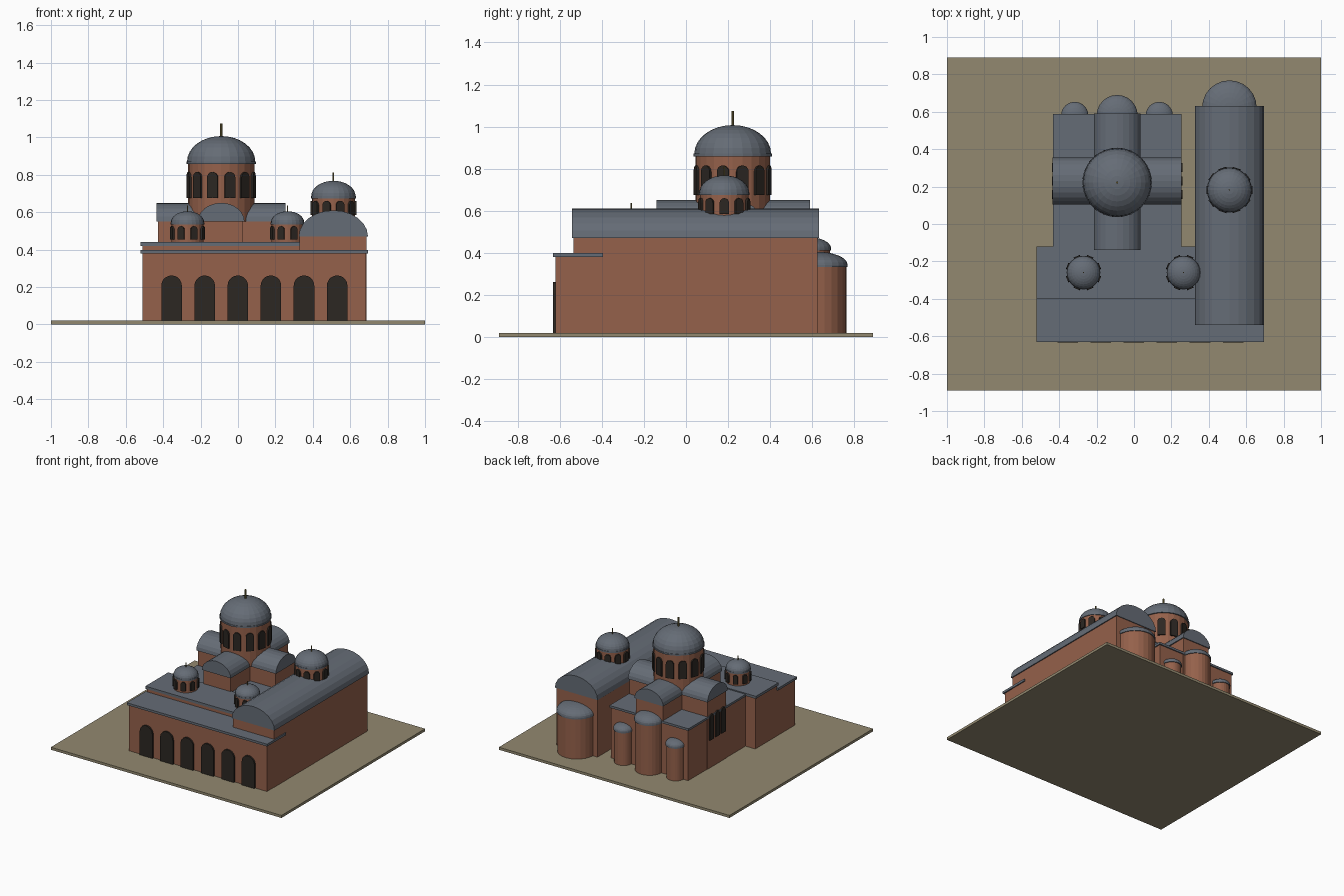
import bpy
from math import sin, cos, pi

if "Cube" in bpy.data.objects:
    bpy.data.objects.remove(bpy.data.objects["Cube"])


def material(name, rgb):
    m = bpy.data.materials.new(name)
    m.diffuse_color = (*rgb, 1)
    m.use_nodes = True
    m.node_tree.nodes["Principled BSDF"].inputs["Base Color"].default_value = m.diffuse_color
    return m


BRICK = material("brick", (0.30, 0.12, 0.07))
LEAD = material("lead_roof", (0.13, 0.15, 0.18))
DARK = material("dark_opening", (0.025, 0.02, 0.016))
EARTH = material("earth", (0.29, 0.25, 0.16))
GOLD = material("finial_metal", (0.20, 0.16, 0.05))


def add(name, verts, faces, mat, loc=(0, 0, 0), rot=0):
    me = bpy.data.meshes.new(name)
    me.from_pydata(verts, [], faces)
    me.materials.append(mat)
    ob = bpy.data.objects.new(name, me)
    bpy.context.collection.objects.link(ob)
    ob.location = loc
    ob.rotation_euler.z = rot
    return ob


def prism(name, pts, depth, mat, loc, rot=0):
    """Counter-clockwise XZ outline extruded along local y, centred on loc."""
    n = len(pts)
    verts = [(x, s * depth / 2, z) for s in (-1, 1) for x, z in pts]
    faces = [list(range(n)), list(range(2 * n - 1, n - 1, -1))]
    faces += [(i, i + n, (i + 1) % n + n, (i + 1) % n) for i in range(n)]
    return add(name, verts, faces, mat, loc, rot)


def box(name, x0, x1, y0, y1, z0, z1, mat):
    h = (x1 - x0) / 2
    return prism(name, [(-h, z0), (h, z0), (h, z1), (-h, z1)], y1 - y0, mat,
                 ((x0 + x1) / 2, (y0 + y1) / 2, 0))


def half_ellipse(rx, rz, z0, n=12):
    return [(rx * cos(pi * i / n), z0 + rz * sin(pi * i / n)) for i in range(n + 1)]


def arch(name, w, z0, z1, depth, loc, rot=0):
    r = w / 2
    prism(name, [(-r, z0), (r, z0)] + half_ellipse(r, r, z1 - r, 10), depth, DARK, loc, rot)


def lathe(name, prof, n, mat, loc):
    """Revolve (radius, z) points, listed bottom to top, and cap both ends."""
    verts = [(r * cos(2 * pi * i / n), r * sin(2 * pi * i / n), z)
             for r, z in prof for i in range(n)]
    faces = [(j * n + i, j * n + (i + 1) % n, (j + 1) * n + (i + 1) % n, (j + 1) * n + i)
             for j in range(len(prof) - 1) for i in range(n)]
    faces += [list(range(n - 1, -1, -1)), list(range((len(prof) - 1) * n, len(prof) * n))]
    return add(name, verts, faces, mat, loc)


def cap_profile(r, z0, h, n=8):
    return [(max(r * cos(pi / 2 * i / n), 0.001), z0 + h * sin(pi / 2 * i / n))
            for i in range(n + 1)]


def domed_drum(name, x, y, r, z0, z1, top, tip, windows, w, wz0, wz1):
    """Drum with arched windows, thin eaves, dome and finial."""
    loc = (x, y, 0)
    lathe(name + "_drum", [(r, z0), (r, z1)], 24, BRICK, loc)
    e = r * 1.05
    lathe(name + "_dome", [(e, z1 - 0.006), (e, z1 + 0.006)]
          + cap_profile(r * 1.03, z1 + 0.006, top - z1 - 0.006), 24, LEAD, loc)
    lathe(name + "_finial", [(r * 0.035, top - 0.01), (r * 0.035, tip)], 8, GOLD, loc)
    for i in range(windows):
        a = 2 * pi * (i + 0.5) / windows
        arch(name + "_window", w, wz0, wz1, 0.02,
             (x + r * 0.985 * sin(a), y - r * 0.985 * cos(a), 0), a)


def apse(name, x, y, r, wall, top):
    lathe(name + "_wall", [(r - 0.006, 0.02), (r - 0.006, wall)], 24, BRICK, (x, y, 0))
    lathe(name + "_roof", [(r, wall - 0.005), (r, wall + 0.005)]
          + cap_profile(r, wall + 0.005, top - wall - 0.005), 24, LEAD, (x, y, 0))


# Ground slab
box("ground", -1, 1, -0.89, 0.89, 0, 0.02, EARTH)

# Outer porch with six arches
box("outer_porch_wall", -0.51, 0.685, -0.62, -0.40, 0.02, 0.38, BRICK)
box("outer_porch_roof", -0.522, 0.695, -0.632, -0.395, 0.38, 0.398, LEAD)
for i in range(6):
    arch("porch_arch", 0.11, 0.02, 0.262, 0.025, (-0.355 + 0.177 * i, -0.62, 0))

# Inner porch with two small domes
box("inner_porch_wall", -0.51, 0.34, -0.40, -0.13, 0.02, 0.42, BRICK)
box("inner_porch_roof", -0.522, 0.34, -0.402, -0.12, 0.42, 0.44, LEAD)
for x in (-0.27, 0.265):
    domed_drum("porch", x, -0.26, 0.086, 0.43, 0.54, 0.605, 0.637, 8, 0.036, 0.455, 0.525)

# Main church: low corners and crossed vaulted arms
CX, CY = -0.09, 0.23
box("church_wall", -0.425, 0.245, -0.13, 0.58, 0.02, 0.415, BRICK)
box("church_roof", -0.433, 0.253, -0.13, 0.588, 0.415, 0.432, LEAD)
box("long_arm_wall", CX - 0.117, CX + 0.117, -0.13, 0.583, 0.02, 0.552, BRICK)
prism("long_arm_vault", half_ellipse(0.125, 0.10, 0.55), 0.73, LEAD, (CX, 0.225, 0))
box("cross_arm_wall", -0.428, 0.248, CY - 0.117, CY + 0.117, 0.02, 0.552, BRICK)
prism("cross_arm_vault", half_ellipse(0.125, 0.10, 0.55), 0.69, LEAD, (CX, CY, 0), pi / 2)
for x in (-0.428, 0.248):
    for k in (-1, 0, 1):
        arch("side_window", 0.05, 0.24, 0.44, 0.02, (x, CY + 0.072 * k, 0), pi / 2)
domed_drum("main", CX, 0.222, 0.177, 0.55, 0.865, 1.007, 1.075, 12, 0.058, 0.675, 0.815)

# Church apses
apse("central_apse", CX, 0.58, 0.11, 0.415, 0.475)
for x in (-0.317, 0.135):
    apse("side_apse", x, 0.58, 0.073, 0.28, 0.325)

# Side chapel with barrel vault, dome and apse
box("chapel_wall", 0.33, 0.687, -0.535, 0.625, 0.02, 0.472, BRICK)
prism("chapel_vault", half_ellipse(0.185, 0.14, 0.47), 1.172, LEAD, (0.51, 0.045, 0))
domed_drum("chapel", 0.51, 0.182, 0.115, 0.55, 0.68, 0.768, 0.812, 10, 0.044, 0.585, 0.66)
apse("chapel_apse", 0.51, 0.622, 0.146, 0.338, 0.405)
